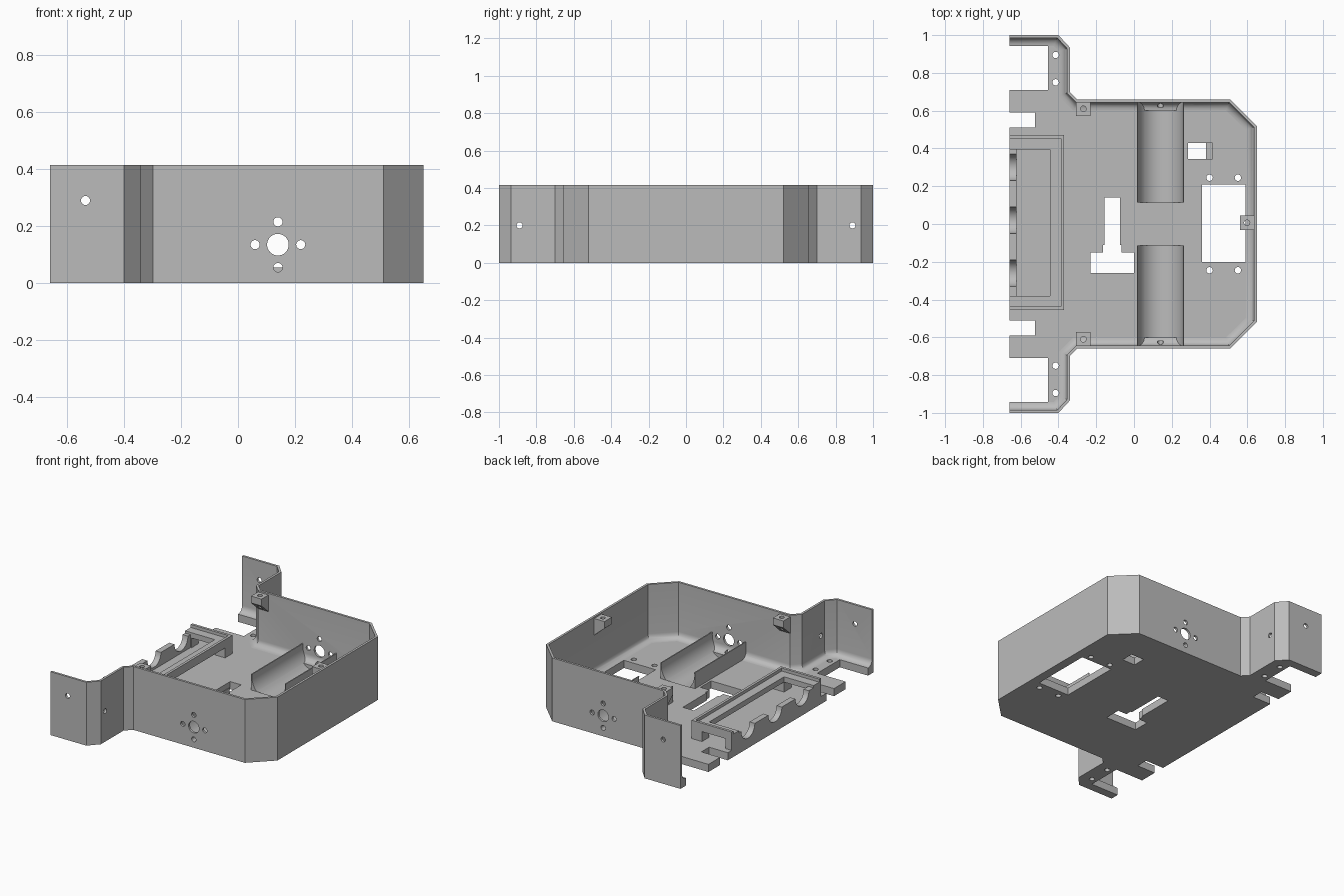
import bpy, bmesh, math
from mathutils import Vector

if "Cube" in bpy.data.objects:
    bpy.data.objects.remove(bpy.data.objects["Cube"], do_unlink=True)

grey = bpy.data.materials.new("plain grey")
grey.use_nodes = True
grey.diffuse_color = (0.5, 0.5, 0.5, 1)
grey.node_tree.nodes["Principled BSDF"].inputs["Base Color"].default_value = (0.5, 0.5, 0.5, 1)

FLOOR, TOP = 0.05, 0.415


def finish(name, bm):
    bmesh.ops.recalc_face_normals(bm, faces=bm.faces)
    me = bpy.data.meshes.new(name)
    bm.to_mesh(me)
    bm.free()
    me.materials.append(grey)
    ob = bpy.data.objects.new(name, me)
    bpy.context.collection.objects.link(ob)
    return ob


def prism(name, pts, axis, a, b):
    """Extrude a 2D outline from a to b along the named axis."""
    place = {"x": lambda u, v, w: (w, u, v),
             "y": lambda u, v, w: (u, w, v),
             "z": lambda u, v, w: (u, v, w)}[axis]
    bm = bmesh.new()
    lo = [bm.verts.new(place(u, v, a)) for u, v in pts]
    hi = [bm.verts.new(place(u, v, b)) for u, v in pts]
    bm.faces.new(lo)
    bm.faces.new(hi)
    n = len(pts)
    for i in range(n):
        j = (i + 1) % n
        bm.faces.new((lo[i], lo[j], hi[j], hi[i]))
    return finish(name, bm)


def box(name, x0, x1, y0, y1, z0, z1):
    return prism(name, [(x0, y0), (x1, y0), (x1, y1), (x0, y1)], "z", z0, z1)


def rod(u, v, r, axis, a, b, n=32):
    ring = [(u + r * math.cos(2 * math.pi * i / n), v + r * math.sin(2 * math.pi * i / n))
            for i in range(n)]
    return prism("cutter", ring, axis, a, b)


def cut(targets, cutter):
    """Subtract the cutter from every target, then discard it."""
    cutter.hide_render = True
    for ob in targets:
        mod = ob.modifiers.new("cut", "BOOLEAN")
        mod.operation, mod.solver, mod.object = "DIFFERENCE", "EXACT", cutter
        dg = bpy.context.evaluated_depsgraph_get()
        me = bpy.data.meshes.new_from_object(ob.evaluated_get(dg))
        ob.modifiers.clear()
        ob.data = me
    bpy.data.objects.remove(cutter, do_unlink=True)


def sweep(name, path, profile):
    """Sweep an (inset, z) profile along an open mitred path."""
    bm = bmesh.new()
    P = [Vector(p) for p in path]
    dirs = [(q - p).normalized() for p, q in zip(P, P[1:])]
    rings = []
    for i, p in enumerate(P):
        d0, d1 = dirs[max(i - 1, 0)], dirs[min(i, len(dirs) - 1)]
        n0, n1 = Vector((d0.y, -d0.x)), Vector((d1.y, -d1.x))
        m = (n0 + n1) / (1 + n0.dot(n1))
        rings.append([bm.verts.new((p.x + m.x * d, p.y + m.y * d, z)) for d, z in profile])
    k = len(profile)
    for r, s in zip(rings, rings[1:]):
        for i in range(k):
            j = (i + 1) % k
            bm.faces.new((r[i], r[j], s[j], s[i]))
    bm.faces.new(rings[0])
    bm.faces.new(rings[-1])
    return finish(name, bm)


# Outer wall with a rounded foot on the inside
half = [(-0.66, 1.0), (-0.40, 1.0), (-0.34, 0.935), (-0.34, 0.70),
        (-0.298, 0.658), (0.51, 0.658), (0.65, 0.52)]
path = half + [(x, -y) for x, y in reversed(half)]
t, r = 0.015, 0.042
foot = [(t + r - r * math.cos(a), FLOOR + r - r * math.sin(a))
        for a in [math.pi / 2 * i / 6 for i in range(7)]]
walls = sweep("outer_wall", path, [(0, 0), (0, TOP), (t, TOP)] + foot + [(t + r, 0)])

# Floor plate, notched along its open edge
side = [(-0.66, 0.51), (-0.525, 0.51), (-0.525, 0.59), (-0.66, 0.59), (-0.66, 0.71),
        (-0.455, 0.71), (-0.455, 0.97), (-0.41, 0.97), (-0.37, 0.925), (-0.37, 0.69),
        (-0.31, 0.63), (0.50, 0.63), (0.62, 0.51)]
floor = prism("floor_plate", side + [(x, -y) for x, y in reversed(side)], "z", 0, FLOOR)

# Floor openings
cut([floor], box("cutter", 0.36, 0.59, -0.20, 0.21, -0.1, 0.2))
cut([floor], box("cutter", 0.285, 0.38, 0.345, 0.43, -0.1, 0.2))
cut([floor], box("cutter", 0.37, 0.415, 0.345, 0.43, 0.02, 0.2))
cut([floor], prism("cutter", [
    (-0.23, -0.26), (0.0, -0.26), (0.0, -0.15), (-0.065, -0.15), (-0.065, -0.11),
    (-0.075, -0.11), (-0.075, 0.14), (-0.155, 0.14), (-0.155, -0.11), (-0.165, -0.11),
    (-0.165, -0.15), (-0.23, -0.15)], "z", -0.1, 0.2))

for s, end in ((1, "back"), (-1, "front")):
    # Screw holes in the floor
    for x, y in ((0.40, 0.245), (0.55, 0.245), (-0.415, 0.75), (-0.415, 0.895)):
        cut([floor], rod(x, s * y, 0.017, "z", -0.1, 0.2, 20))

    # Half-round cradle sunk into the floor
    a, b = sorted((s * 0.115, s * 0.645))
    cradle = box(end + "_cradle", 0.015, 0.265, a, b, FLOOR, 0.155)
    a, b = sorted((s * 0.115, s * 0.643))
    cut([floor], rod(0.14, 0.135, 0.12, "y", a, b, 48))
    a, b = sorted((s * 0.1, s * 0.655))
    cut([cradle], rod(0.14, 0.135, 0.12, "y", a, b, 48))

    # Shaft hole with four screw holes around it
    a, b = sorted((s * 0.62, s * 0.70))
    cut([walls], rod(0.14, 0.135, 0.038, "y", a, b))
    for dx, dz in ((0.08, 0), (-0.08, 0), (0, 0.08), (0, -0.08)):
        cut([walls], rod(0.14 + dx, 0.135 + dz, 0.016, "y", a, b, 20))

    # Wing screw holes
    a, b = sorted((s * 0.96, s * 1.05))
    cut([walls], rod(-0.535, 0.29, 0.016, "y", a, b, 20))
    cut([walls], rod(s * 0.89, 0.20, 0.016, "x", -0.38, -0.30, 20))

    # Wedge-shaped screw tab beside the wing
    tab = prism(end + "_screw_tab",
                [(s * 0.572, 0.405), (s * 0.65, 0.405), (s * 0.65, 0.29), (s * 0.572, 0.36)],
                "x", -0.306, -0.23)
    cut([tab], rod(-0.268, s * 0.61, 0.015, "z", 0.2, 0.5, 20))

# Screw tab on the closed side
tab = prism("side_screw_tab", [(0.56, 0.405), (0.642, 0.405), (0.642, 0.29), (0.56, 0.36)],
            "y", -0.032, 0.044)
cut([tab], rod(0.598, 0.006, 0.015, "z", 0.2, 0.5, 20))


# Raised three-sided tray frame with an outer lip
def tray_band(name, w, z0, z1):
    prism(name, [(-0.66, 0.47), (-0.37, 0.47), (-0.37, -0.455), (-0.66, -0.455),
                 (-0.66, -0.455 + w), (-0.37 - w, -0.455 + w),
                 (-0.37 - w, 0.47 - w), (-0.66, 0.47 - w)], "z", z0, z1)


tray_band("tray_ledge", 0.075, 0.115, 0.15)
tray_band("tray_lip", 0.017, 0.15, 0.17)
for end, y0, y1 in (("back", 0.395, 0.47), ("front", -0.455, -0.38)):
    box(end + "_inner_tray_leg", -0.445, -0.37, y0, y1, FLOOR, 0.115)
    box(end + "_outer_tray_leg", -0.66, -0.615, y0, y1, FLOOR, 0.115)

# Scalloped rest along the open edge
rest = box("scalloped_rest", -0.66, -0.622, -0.38, 0.395, FLOOR, 0.135)
for y in (0.30, 0.02, -0.26):
    cut([rest], rod(y, 0.135, 0.07, "x", -0.7, -0.6))

# Smooth the curved faces, keep the edges crisp
bpy.ops.object.select_all(action="DESELECT")
for ob in bpy.context.collection.objects:
    if ob.type == "MESH" and grey.name in ob.data.materials:
        ob.select_set(True)
        bpy.context.view_layer.objects.active = ob
bpy.ops.object.shade_smooth_by_angle(angle=math.radians(30))
